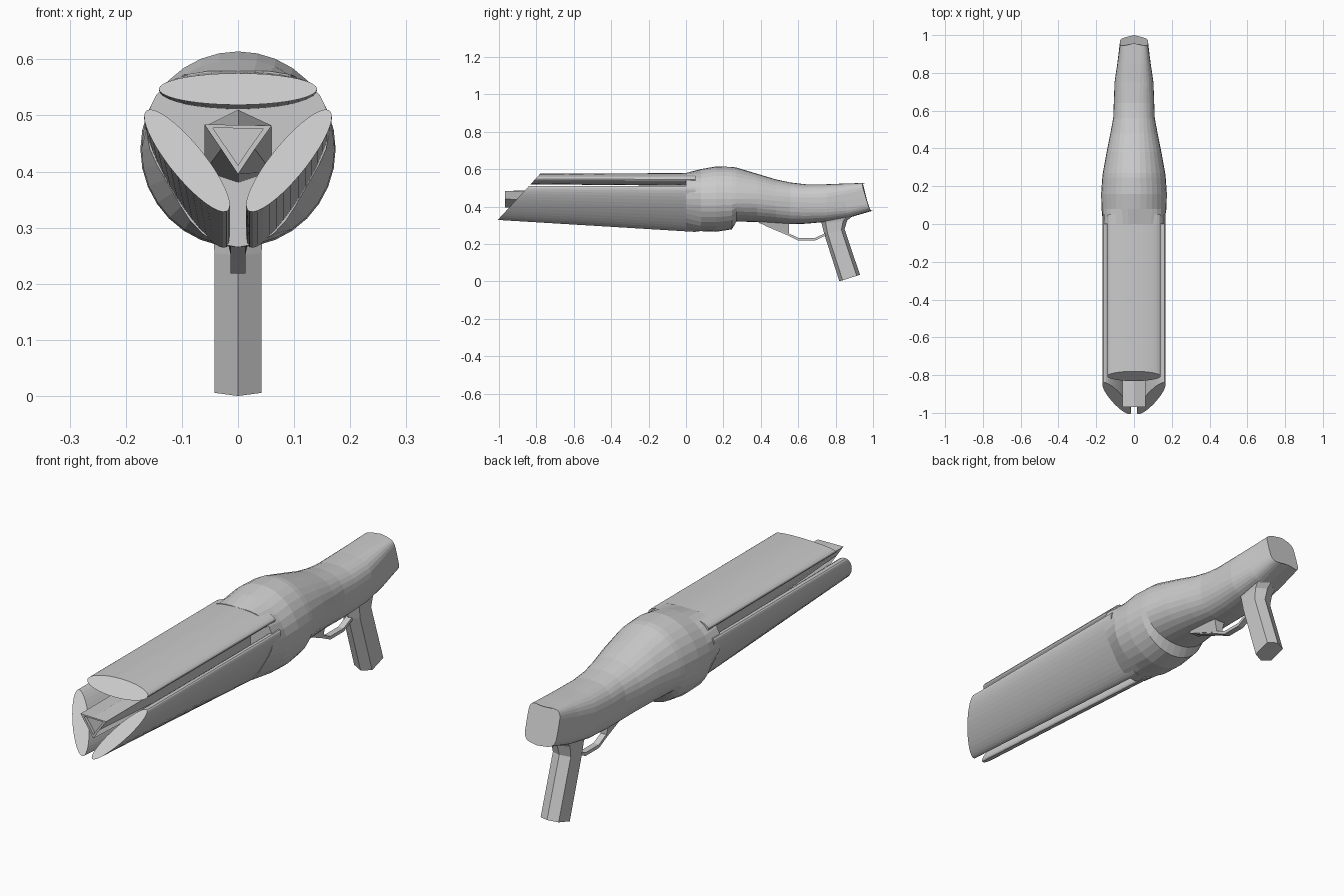
import bpy
from math import sin, cos, pi, radians, copysign

if "Cube" in bpy.data.objects:
    bpy.data.objects.remove(bpy.data.objects["Cube"])


def make(name, verts, faces):
    me = bpy.data.meshes.new(name)
    me.from_pydata(verts, [], faces)
    me.validate()
    ob = bpy.data.objects.new(name, me)
    bpy.context.collection.objects.link(ob)
    bpy.context.view_layer.objects.active = ob
    ob.select_set(True)
    bpy.ops.object.mode_set(mode='EDIT')
    bpy.ops.mesh.select_all(action='SELECT')
    bpy.ops.mesh.normals_make_consistent(inside=False)
    bpy.ops.object.mode_set(mode='OBJECT')
    ob.select_set(False)
    return ob


def loft(name, rings, cap_end=True):
    n = len(rings[0])
    verts = [p for r in rings for p in r]
    faces = [(k * n + i, k * n + (i + 1) % n, (k + 1) * n + (i + 1) % n, (k + 1) * n + i)
             for k in range(len(rings) - 1) for i in range(n)]
    faces.append(tuple(range(n)))
    if cap_end:
        faces.append(tuple(range(len(verts) - n, len(verts))))
    return make(name, verts, faces)


def prism(name, profile, hw):
    """Side profile of (y, z) points given thickness in x."""
    return loft(name, [[(x, y, z) for y, z in profile] for x in (-hw, hw)])


# receiver and stock: rounded front, squarer and slanted at the rear
N = 32


def section(y, hw, top, bottom, mid, power, tilt=0.0, fold=0.0):
    ring = []
    for i in range(N):
        a = 2 * pi * i / N
        c, s = cos(a), sin(a)
        x = hw * copysign(abs(c) ** (2 / power), c)
        h = (top - mid) if s > 0 else (mid - bottom)
        z = mid + h * copysign(abs(s) ** (2 / power), s)
        ring.append((x, y + tilt * (bottom - z) - fold * abs(x), z))
    return ring


front = []
for i in range(N):
    a = 2 * pi * i / N
    r = 0.157 - 0.018 * cos(3 * (a - pi / 2))
    front.append((r * cos(a), 0.0, 0.44 + r * sin(a)))
rings = [front] + [section(*s) for s in (
    (0.08, 0.172, 0.600, 0.268, 0.44, 2),
    (0.16, 0.174, 0.614, 0.265, 0.44, 2),
    (0.245, 0.168, 0.612, 0.278, 0.44, 2),
    (0.27, 0.165, 0.608, 0.320, 0.44, 2),
    (0.38, 0.145, 0.575, 0.317, 0.44, 2.1),
    (0.48, 0.125, 0.545, 0.311, 0.43, 2.2),
    (0.56, 0.110, 0.528, 0.306, 0.425, 2.4),
    (0.64, 0.107, 0.519, 0.308, 0.42, 2.5),
    (0.75, 0.103, 0.519, 0.318, 0.42, 2.8),
    (0.87, 0.088, 0.523, 0.340, 0.43, 3.5, 0.1, 0.1),
    (1.00, 0.074, 0.526, 0.378, 0.45, 5, 0.29, 0.25))]
loft("receiver_and_stock", rings)


# three flattened blades around the core, cut by one slanted plane
def blade(name, direction):
    back, tip = [], []
    d = radians(direction)
    for i in range(36):
        a = 2 * pi * i / 36
        u, v = 0.141 * cos(a), 0.105 + 0.034 * sin(a)
        x = v * cos(d) - u * sin(d)
        z = 0.44 + v * sin(d) + u * cos(d)
        back.append((x, 0.05, z))
        if direction == 90:
            zf = 0.547 + (z - 0.545) * 0.83
        else:
            zf = 0.51 + (z - 0.51) * 0.74
        tip.append((x, -0.78 - (0.575 - zf) * 0.917, zf))
    return loft(name, [back, tip])


for label, ang in (("top", 90), ("right", -30), ("left", 210)):
    blade(label + "_blade", ang)

# core barrel: hexagonal at the back, triangular at the muzzle, with a shallow inset
hexa = [(-0.06, 0.48), (0, 0.51), (0.06, 0.48), (0.06, 0.40), (0, 0.38), (-0.06, 0.40)]
tri = [(-0.06, 0.484), (0, 0.483), (0.06, 0.482), (0.03, 0.44), (0, 0.395), (-0.03, 0.44)]
inset = [(x * 0.75, 0.459 + (z - 0.459) * 0.75) for x, z in tri]
loft("core_barrel", [[(x, 0.02, z) for x, z in hexa],
                     [(x, -0.968, z) for x, z in tri],
                     [(x, -0.968, z) for x, z in inset],
                     [(x, -0.955, z) for x, z in inset]])


# grip with a ridge down its front and back
def grip_ring(yf, zf, yb, zb, hw):
    pts = []
    for x, t in ((0, 0), (hw, 0.16), (hw, 0.84), (0, 1), (-hw, 0.84), (-hw, 0.16)):
        pts.append((x, yf + (yb - yf) * t, zf + (zb - zf) * t))
    return pts


loft("grip", [grip_ring(0.82, 0.0, 0.93, 0.035, 0.042),
              grip_ring(0.74, 0.25, 0.848, 0.28, 0.042),
              grip_ring(0.725, 0.31, 0.862, 0.325, 0.045),
              grip_ring(0.70, 0.36, 0.92, 0.375, 0.055)])

# wedge ahead of the trigger opening, narrower at its lower edge
loft("guard_wedge", [
    [(-0.03, 0.38, 0.33), (0.03, 0.38, 0.33), (0.02, 0.39, 0.312), (-0.02, 0.39, 0.312)],
    [(-0.03, 0.552, 0.33), (0.03, 0.552, 0.33), (0.013, 0.552, 0.25), (-0.013, 0.552, 0.25)]])

# trigger guard
outer = [(0.42, 0.298), (0.545, 0.245), (0.60, 0.218), (0.69, 0.218), (0.75, 0.246)]
inner = [(y, z + 0.014) for y, z in outer]
prism("trigger_guard", outer + inner[::-1], 0.013)
